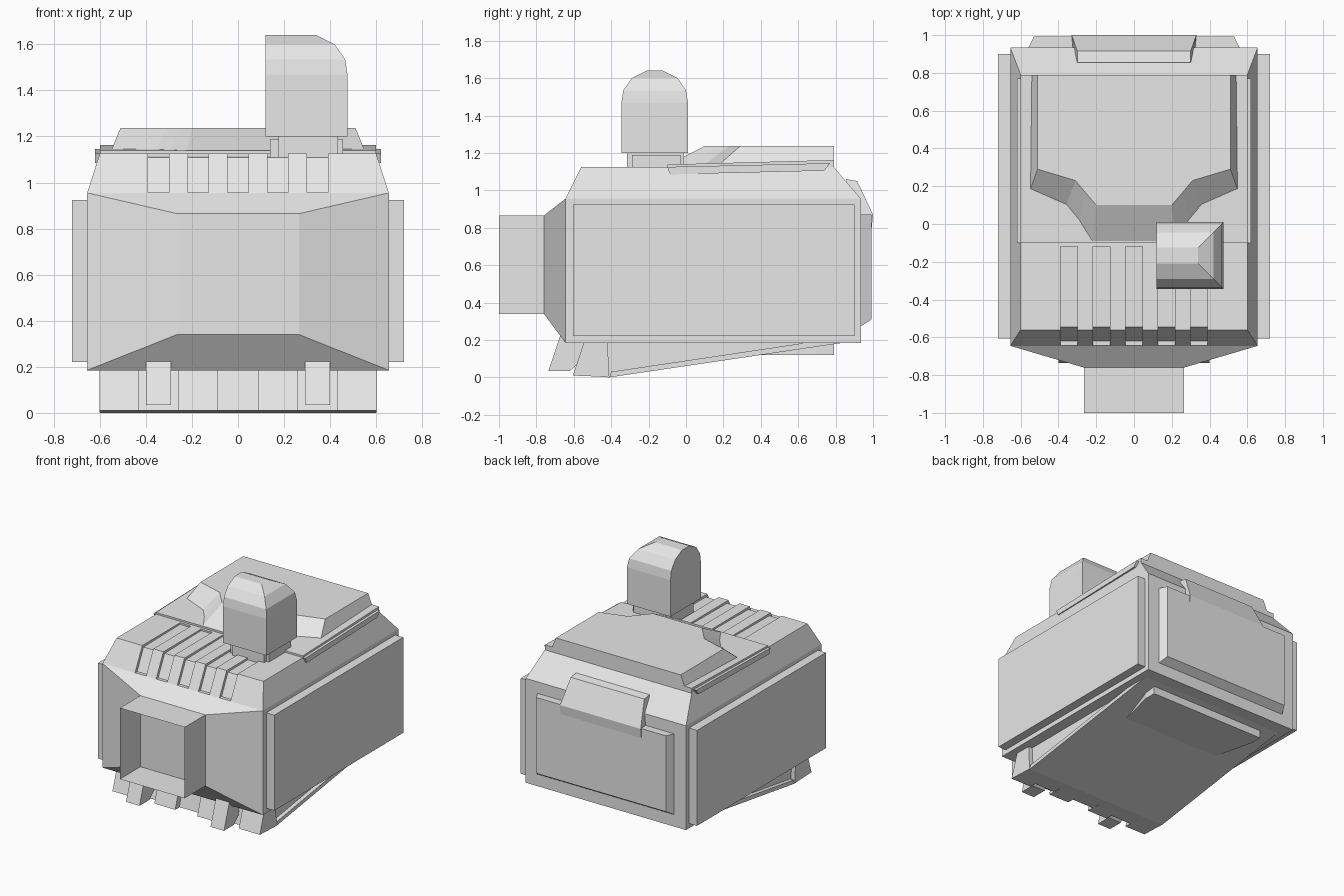
import bpy, bmesh

if "Cube" in bpy.data.objects:
    bpy.data.objects.remove(bpy.data.objects["Cube"], do_unlink=True)

grey = bpy.data.materials.new("light_grey")
grey.use_nodes = True
grey.diffuse_color = (0.8, 0.8, 0.8, 1)
grey.node_tree.nodes["Principled BSDF"].inputs["Base Color"].default_value = (0.8, 0.8, 0.8, 1)


def finish(name, bm):
    mesh = bpy.data.meshes.new(name)
    bm.to_mesh(mesh)
    bm.free()
    mesh.materials.append(grey)
    obj = bpy.data.objects.new(name, mesh)
    bpy.context.collection.objects.link(obj)
    return obj


def solid(name, points):
    """Convex solid around the given points."""
    bm = bmesh.new()
    for p in points:
        bm.verts.new(p)
    bmesh.ops.convex_hull(bm, input=bm.verts[:])
    bmesh.ops.dissolve_limit(bm, angle_limit=0.01, verts=bm.verts[:], edges=bm.edges[:])
    bmesh.ops.recalc_face_normals(bm, faces=bm.faces[:])
    return finish(name, bm)


def box(name, x0, x1, y0, y1, z0, z1):
    return solid(name, [(x, y, z) for x in (x0, x1) for y in (y0, y1) for z in (z0, z1)])


def prism(name, profile, x0, x1):
    """Side profile (y, z) extended across x."""
    return solid(name, [(x, y, z) for x in (x0, x1) for y, z in profile])


def ring(x, y, z0, z1):
    return [(s * x, y, z) for s in (-1, 1) for z in (z0, z1)]


# Main hull: box with tapered top
hull = solid("hull", ring(0.655, -0.645, 0.185, 0.955) + ring(0.655, 0.935, 0.185, 0.955)
             + [(s * 0.6, y, 1.125) for s in (-1, 1) for y in (-0.56, 0.79)])

# Five grooves over the top front edge
groove = [(-0.12, 1.2), (-0.12, 1.113), (-0.545, 1.108), (-0.62, 0.956), (-0.8, 0.956), (-0.8, 1.2)]
for i in range(5):
    x = -0.345 + i * 0.1725
    bm = bmesh.new()
    face = bm.faces.new([bm.verts.new((x - 0.045, y, z)) for y, z in groove])
    ext = bmesh.ops.extrude_face_region(bm, geom=[face])
    moved = [v for v in ext["geom"] if isinstance(v, bmesh.types.BMVert)]
    bmesh.ops.translate(bm, verts=moved, vec=(0.09, 0, 0))
    bmesh.ops.recalc_face_normals(bm, faces=bm.faces[:])
    cutter = finish("groove_cutter", bm)
    cutter.hide_render = True
    cutter.hide_viewport = True
    mod = hull.modifiers.new("groove", "BOOLEAN")
    mod.operation = "DIFFERENCE"
    mod.solver = "EXACT"
    mod.object = cutter

# Tapered front and open square muzzle
solid("front_taper", ring(0.655, -0.645, 0.185, 0.955) + ring(0.265, -0.76, 0.34, 0.865))
bm = bmesh.new()
corners = [(-0.265, 0.34), (0.265, 0.34), (0.265, 0.865), (-0.265, 0.865)]
near = [bm.verts.new((x, -1, z)) for x, z in corners]
far = [bm.verts.new((x, -0.76, z)) for x, z in corners]
for i in range(4):
    j = (i + 1) % 4
    bm.faces.new((near[i], near[j], far[j], far[i]))
finish("front_muzzle", bm)

# Side panels and rails
for s, side in ((1, "left"), (-1, "right")):
    box(side + "_side_panel", s * 0.65, s * 0.72, -0.605, 0.9, 0.22, 0.925)
    prism(side + "_top_rail", [(-0.085, 1.085), (-0.1, 1.125), (0.77, 1.145), (0.74, 1.105)],
          s * 0.58, s * 0.62)

# Back plate and its upper block
solid("back_plate", ring(0.56, 0.93, 0.27, 0.87) + ring(0.53, 0.993, 0.31, 0.87))
solid("back_block", [(s * x, y, z) for s in (-1, 1) for x, y, z in
      ((0.3, 0.855, 1.06), (0.3, 0.915, 1.05), (0.33, 0.93, 0.8),
       (0.33, 1.0, 0.87), (0.33, 0.993, 0.8))])

# Rear deck and raised cover with narrowed front
prism("rear_deck", [(-0.1, 1.1), (-0.1, 1.138), (0.79, 1.162), (0.79, 1.1)], -0.6, 0.6)
lower = [(0.55, 0.79), (0.55, 0.18), (0.36, 0.1), (0.29, 0.02), (0.22, -0.09)]
upper = [(0.51, 0.79), (0.51, 0.29), (0.31, 0.23), (0.26, 0.17), (0.2, 0.1)]
bm = bmesh.new()
loops = []
for outline, z in ((lower, 1.14), (upper, 1.237)):
    full = outline + [(-x, y) for x, y in reversed(outline)]
    loops.append([bm.verts.new((x, y, z)) for x, y in full])
    bm.faces.new(loops[-1])
for i in range(len(loops[0])):
    j = (i + 1) % len(loops[0])
    bm.faces.new((loops[0][i], loops[0][j], loops[1][j], loops[1][i]))
bmesh.ops.recalc_face_normals(bm, faces=bm.faces[:])
finish("top_cover", bm)

# Rounded sensor on a stepped foot
dome = [(0, 1.2), (0, 1.47), (0.01, 1.535), (0.055, 1.6), (0.135, 1.64)]
solid("sensor_head", [(x, y, z) for d, z in dome for x in (0.12, 0.475 - d)
                      for y in (-0.345 + d, 0.01 - d)])
box("sensor_foot_wide", 0.14, 0.455, -0.29, -0.03, 1.1, 1.19)
box("sensor_foot_long", 0.175, 0.435, -0.315, -0.01, 1.1, 1.2)

# Sloping underside
prism("under_wedge", [(-0.45, 0.19), (-0.45, 0.01), (-0.41, 0.005), (0.8, 0.185)], -0.57, 0.57)
prism("under_plate", [(-0.41, 0), (-0.4, 0.03), (0.64, 0.185), (0.84, 0.185)], -0.6, 0.6)
prism("under_front", [(-0.51, 0.19), (-0.555, 0.01), (-0.41, 0), (-0.42, 0.19)], -0.595, 0.595)
solid("under_block", [(s * x, y, z) for s in (-1, 1) for z in (0.12, 0.19)
                      for x, y in ((0.4, 0.38), (0.48, 0.7), (0.48, 0.79))])

# Lower teeth and hooks
for s, side in ((1, "left"), (-1, "right")):
    for part, x0, x1 in (("inner", 0.09, 0.26), ("outer", 0.43, 0.602)):
        prism(f"{side}_{part}_tooth", [(-0.545, 0.19), (-0.605, 0.01), (-0.41, 0.002), (-0.42, 0.19)],
              s * x0, s * x1)
    prism(side + "_hook", [(-0.67, 0.23), (-0.735, 0.035), (-0.62, 0.035), (-0.57, 0.08), (-0.53, 0.23)],
          s * 0.29, s * 0.4)
